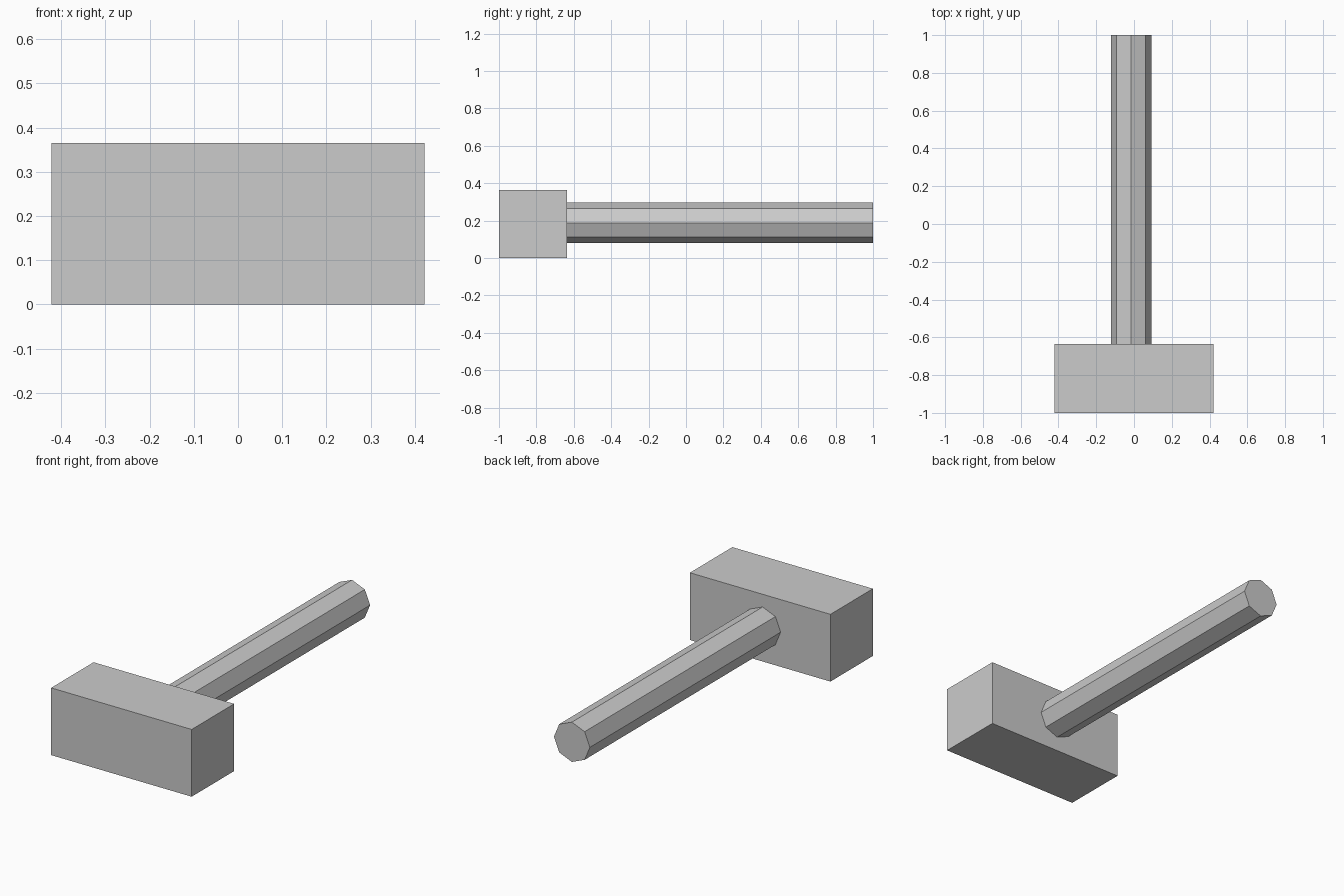
import bpy
import math

cube = bpy.data.objects.get("Cube")
if cube:
    bpy.data.objects.remove(cube, do_unlink=True)

# Single plain grey for the whole mallet
grey = bpy.data.materials.new("plain grey")
grey.use_nodes = True
colour = (0.6, 0.6, 0.6, 1)
grey.diffuse_color = colour
grey.node_tree.nodes["Principled BSDF"].inputs["Base Color"].default_value = colour


def finish(name):
    obj = bpy.context.object
    obj.name = name
    obj.data.materials.append(grey)
    return obj


# Block head, lying across the front
bpy.ops.mesh.primitive_cube_add(size=1, location=(0, -0.818, 0.1825))
finish("head").scale = (0.844, 0.364, 0.365)

# Eight-sided handle, set slightly into the head and a little off centre
start, end = -0.66, 1.0
bpy.ops.mesh.primitive_cylinder_add(
    vertices=8, radius=0.108, depth=end - start,
    location=(-0.015, (start + end) / 2, 0.188),
    rotation=(math.pi / 2, 0, 0))
finish("handle")
